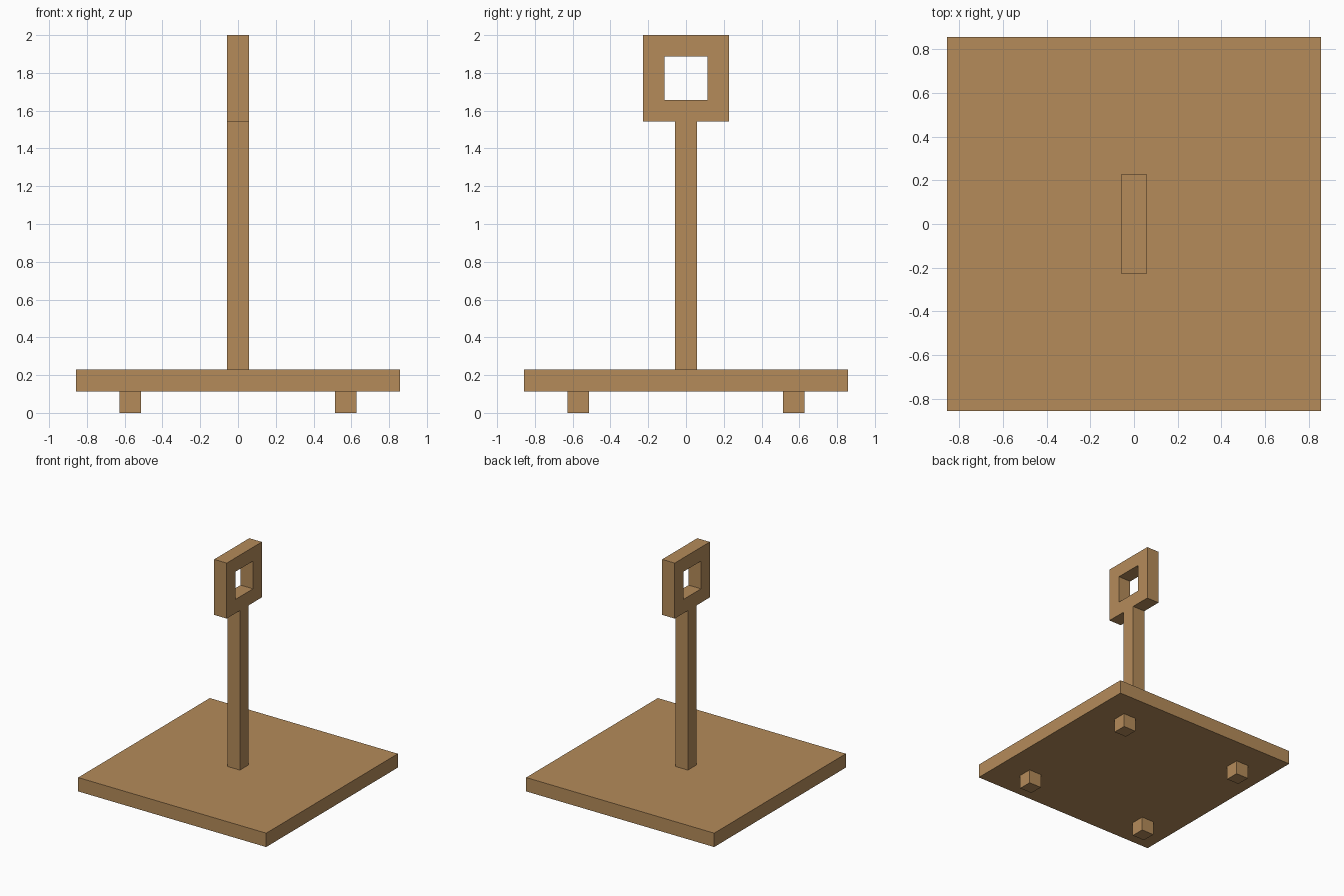
import bpy
import bmesh

cube = bpy.data.objects.get("Cube")
if cube:
    bpy.data.objects.remove(cube, do_unlink=True)

U = 2 / 17.5  # plank thickness, the module of the whole design

wood = bpy.data.materials.new("light_wood")
wood.use_nodes = True
colour = (0.46, 0.26, 0.102, 1)
wood.diffuse_color = colour
wood.node_tree.nodes["Principled BSDF"].inputs["Base Color"].default_value = colour


def add_object(name, bm):
    bmesh.ops.recalc_face_normals(bm, faces=bm.faces)
    mesh = bpy.data.meshes.new(name)
    bm.to_mesh(mesh)
    bm.free()
    mesh.materials.append(wood)
    obj = bpy.data.objects.new(name, mesh)
    bpy.context.collection.objects.link(obj)
    return obj


def box(name, centre, size):
    """Box with centre and size given in modules."""
    bm = bmesh.new()
    bmesh.ops.create_cube(bm, size=1)
    for v in bm.verts:
        v.co = [(c + p * s) * U for c, p, s in zip(centre, v.co, size)]
    return add_object(name, bm)


def square_ring(name, height, outer, inner):
    """Square frame in the YZ plane, one module thick along x."""
    bm = bmesh.new()
    corners = [(-1, -1), (1, -1), (1, 1), (-1, 1)]
    loops = [[bm.verts.new((x * U, y * r * U, (height + z * r) * U)) for y, z in corners]
             for x, r in ((-0.5, outer), (0.5, outer), (0.5, inner), (-0.5, inner))]
    for a, b in zip(loops, loops[1:] + loops[:1]):
        for i in range(4):
            j = (i + 1) % 4
            bm.faces.new((a[i], a[j], b[j], b[i]))
    return add_object(name, bm)


# Base board and upright
box("base_board", (0, 0, 1.5), (15, 15, 1))
box("post", (0, 0, 7.75), (1, 1, 11.5))

# Open square head on top of the post
square_ring("head_frame", 15.5, 2, 1)

# Four feet under the base
for x, side in ((-5, "right"), (5, "left")):
    for y, end in ((-5, "front"), (5, "back")):
        box(f"{end}_{side}_foot", (x, y, 0.5), (1, 1, 1))
